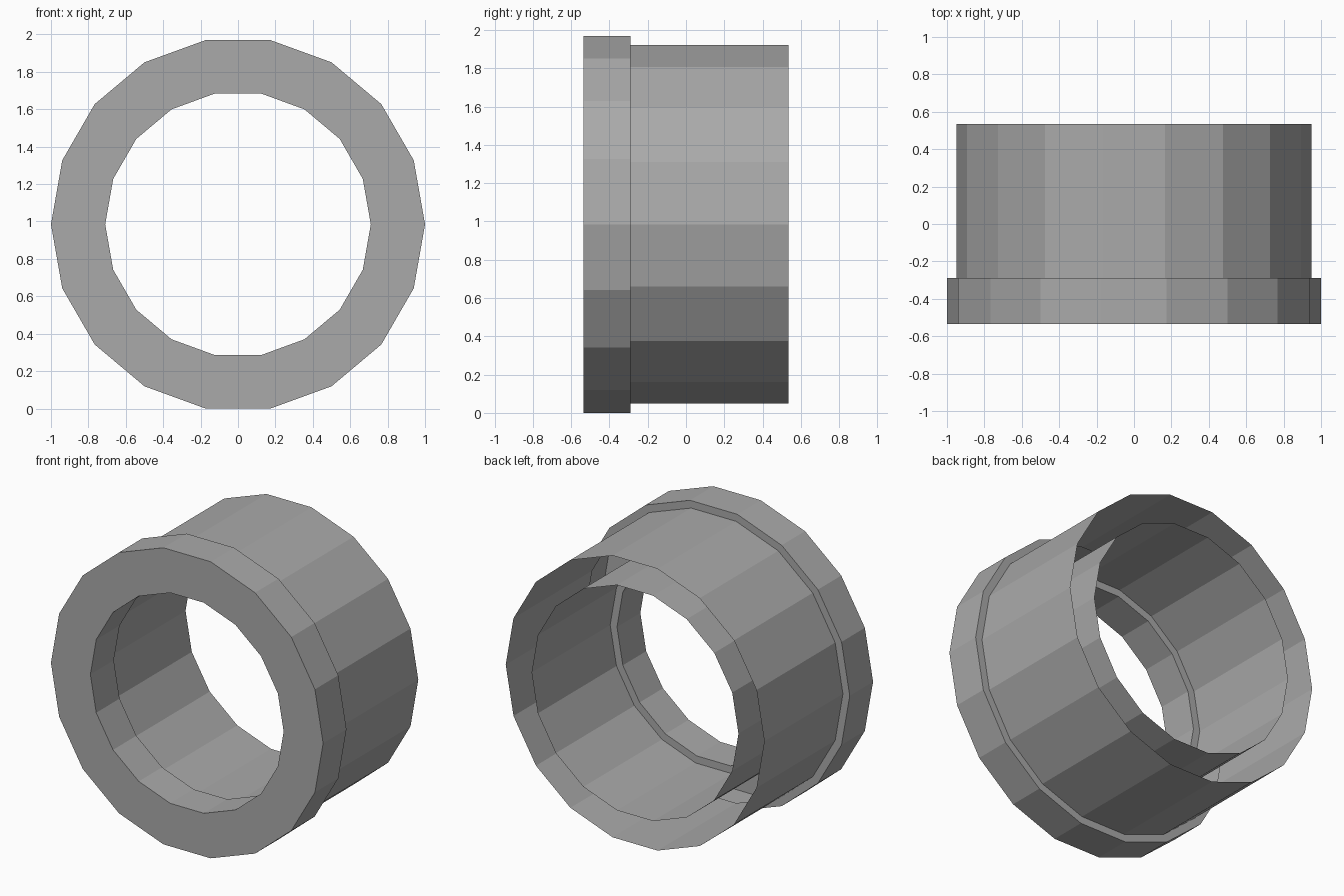
import bpy
import bmesh
from math import cos, sin, tau

cube = bpy.data.objects.get("Cube")
if cube:
    bpy.data.objects.remove(cube, do_unlink=True)

SIDES = 18
CENTRE_Z = cos(tau / SIDES / 2)   # flat facet rests on the ground
FRONT, STEP, BACK = -0.535, -0.29, 0.535


def material(name, rgb):
    mat = bpy.data.materials.new(name)
    mat.use_nodes = True
    colour = (*rgb, 1.0)
    mat.diffuse_color = colour
    mat.node_tree.nodes["Principled BSDF"].inputs["Base Color"].default_value = colour
    return mat


def lathe(name, profile, mat):
    """Spin an open (radius, y) profile around the y axis."""
    bm = bmesh.new()
    rings = []
    for radius, y in profile:
        angles = [tau * i / SIDES for i in range(SIDES)]
        rings.append([bm.verts.new((radius * cos(a), y, CENTRE_Z + radius * sin(a)))
                      for a in angles])
    for a, b in zip(rings, rings[1:]):
        for i in range(SIDES):
            j = (i + 1) % SIDES
            bm.faces.new((a[i], b[i], b[j], a[j]))
    mesh = bpy.data.meshes.new(name)
    bm.to_mesh(mesh)
    bm.free()
    mesh.materials.append(mat)
    obj = bpy.data.objects.new(name, mesh)
    bpy.context.collection.objects.link(obj)
    return obj


# Hollow flanged sleeve: outer wall, flange, inner wall; open between walls at the back
lathe("flanged_sleeve", [
    (0.95, BACK), (0.95, STEP), (1.0, STEP), (1.0, FRONT),
    (0.71, FRONT), (0.71, STEP), (0.76, STEP), (0.76, BACK),
], material("mid_grey", (0.4, 0.4, 0.4)))
